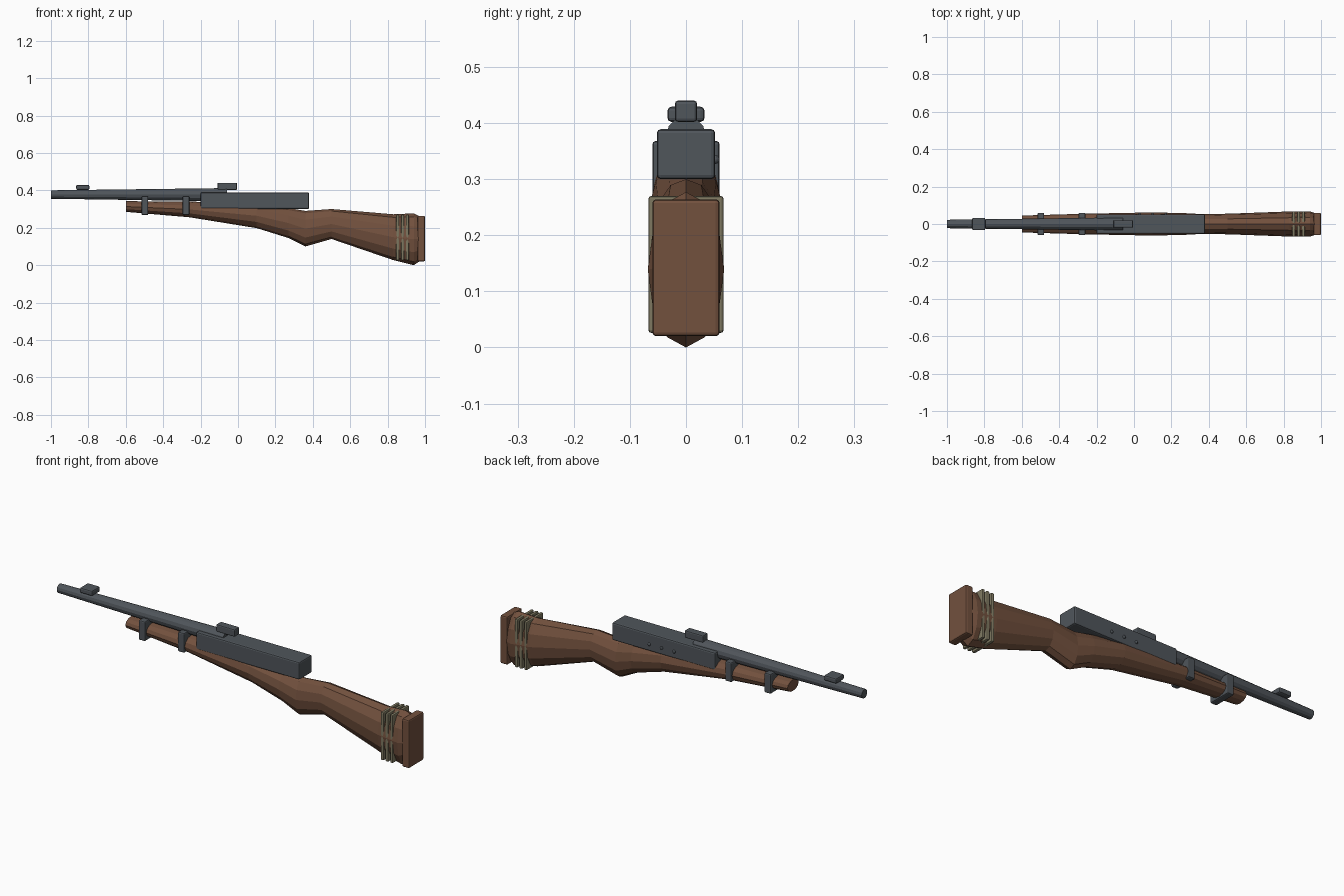
import bpy, bmesh
from math import sin, cos, pi
from mathutils import Vector

cube = bpy.data.objects.get("Cube")
if cube:
    bpy.data.objects.remove(cube, do_unlink=True)


def material(name, rgb):
    m = bpy.data.materials.new(name)
    m.use_nodes = True
    m.diffuse_color = (*rgb, 1)
    m.node_tree.nodes["Principled BSDF"].inputs["Base Color"].default_value = (*rgb, 1)
    return m


STEEL = material("dark steel", (0.08, 0.092, 0.105))
WOOD = material("walnut wood", (0.17, 0.082, 0.048))
TWINE = material("khaki twine", (0.21, 0.19, 0.12))


def finish(name, bm, mat):
    bmesh.ops.recalc_face_normals(bm, faces=bm.faces)
    mesh = bpy.data.meshes.new(name)
    bm.to_mesh(mesh)
    bm.free()
    mesh.materials.append(mat)
    ob = bpy.data.objects.new(name, mesh)
    bpy.context.collection.objects.link(ob)
    return ob


def box(name, x, z, half_width, mat, bevel):
    """Bevelled box spanning the x and z ranges, centred on y."""
    bm = bmesh.new()
    bmesh.ops.create_cube(bm, size=1)
    size = Vector((x[1] - x[0], 2 * half_width, z[1] - z[0]))
    bmesh.ops.scale(bm, vec=size, verts=bm.verts)
    bmesh.ops.translate(bm, vec=(sum(x) / 2, 0, sum(z) / 2), verts=bm.verts)
    ob = finish(name, bm, mat)
    mod = ob.modifiers.new("soft edges", "BEVEL")
    mod.width = bevel
    mod.segments = 2
    return ob


def loft(name, sections, mat, sides=12):
    """Skin elliptical rings given as (x, bottom, top, half width)."""
    bm = bmesh.new()
    rings = []
    for x, low, high, width in sections:
        mid, tall = (low + high) / 2, (high - low) / 2
        angles = [2 * pi * i / sides for i in range(sides)]
        rings.append([bm.verts.new((x, width * sin(a), mid + tall * cos(a)))
                      for a in angles])
    for a, b in zip(rings, rings[1:]):
        for i in range(sides):
            j = (i + 1) % sides
            bm.faces.new((a[i], a[j], b[j], b[i]))
    bm.faces.new(rings[0])
    bm.faces.new(rings[-1])
    return finish(name, bm, mat)


# Wooden stock, from the fore end to the butt
loft("stock", [
    (-0.60, 0.285, 0.342, 0.045),
    (-0.26, 0.256, 0.340, 0.055),
    (0.10, 0.198, 0.330, 0.062),
    (0.27, 0.145, 0.305, 0.058),
    (0.36, 0.100, 0.290, 0.053),
    (0.50, 0.140, 0.300, 0.055),
    (0.83, 0.027, 0.272, 0.067),
    (0.94, 0.000, 0.277, 0.068),
    (0.97, 0.020, 0.262, 0.058),
], WOOD)
box("butt_plate", (0.96, 1.0), (0.02, 0.264), 0.06, WOOD, 0.007)

# Twine wrapped around the butt
for i in range(3):
    x = 0.854 + 0.026 * i
    box(f"twine_wrap_{i + 1}", (x - 0.008, x + 0.008), (0.026, 0.27), 0.067, TWINE, 0.005)

# Barrel, receiver and sights
loft("barrel", [(-1.0, 0.355, 0.40, 0.0225), (-0.06, 0.341, 0.412, 0.0355)], STEEL)
box("receiver", (-0.2, 0.38), (0.30, 0.389), 0.052, STEEL, 0.007)
box("front_sight", (-0.865, -0.795), (0.402, 0.429), 0.033, STEEL, 0.007)
box("rear_sight", (-0.11, -0.005), (0.402, 0.44), 0.02, STEEL, 0.006)

# Bands holding the barrel to the stock
for name, x in (("front_band", -0.498), ("rear_band", -0.278)):
    box(name, (x - 0.018, x + 0.018), (0.268, 0.368), 0.06, STEEL, 0.006)

# Pins on the left side of the receiver
for i in range(3):
    bm = bmesh.new()
    bmesh.ops.create_uvsphere(bm, u_segments=10, v_segments=6, radius=0.008)
    bmesh.ops.translate(bm, vec=(0.03 + 0.07 * i, 0.052, 0.335), verts=bm.verts)
    finish(f"receiver_pin_{i + 1}", bm, STEEL)
